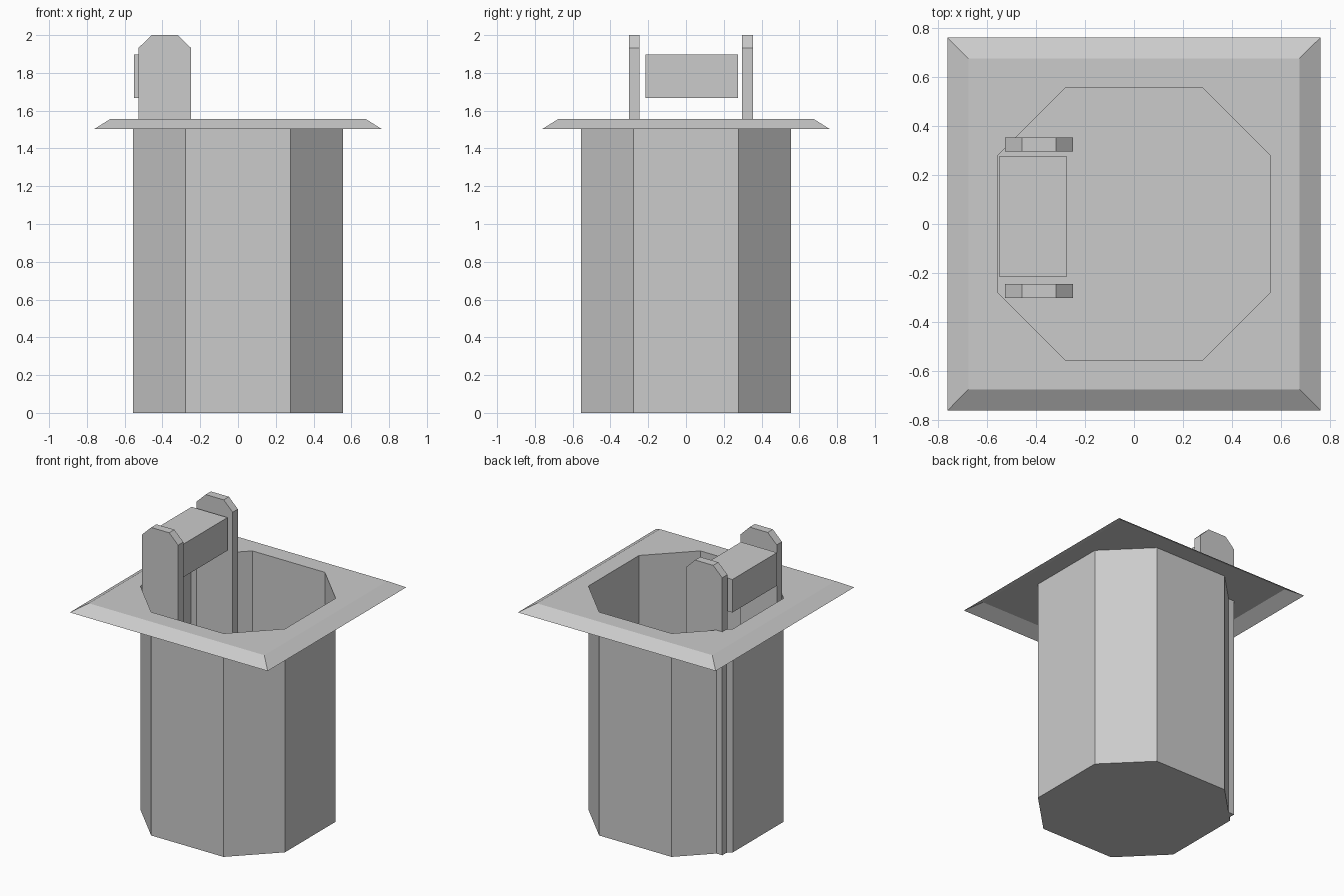
import bpy

if "Cube" in bpy.data.objects:
    bpy.data.objects.remove(bpy.data.objects["Cube"])


def make_object(name, verts, faces):
    mesh = bpy.data.meshes.new(name)
    mesh.from_pydata(verts, [], faces)
    mesh.update()
    obj = bpy.data.objects.new(name, mesh)
    bpy.context.collection.objects.link(obj)
    return obj


def prism(name, profile, y0, y1):
    """Extrude a counter-clockwise (x, z) profile along y."""
    n = len(profile)
    verts = [(x, y, z) for y in (y0, y1) for x, z in profile]
    faces = [tuple(range(n)), tuple(reversed(range(n, 2 * n)))]
    faces += [(i, i + n, (i + 1) % n + n, (i + 1) % n) for i in range(n)]
    return make_object(name, verts, faces)


def square(h, z):
    return [(h, h, z), (-h, h, z), (-h, -h, z), (h, -h, z)]


# Chamfered-square outline, counter-clockwise, two points per square corner
A, B = 0.557, 0.279
TOP = 1.556
octagon = [(A, B), (B, A), (-B, A), (-A, B), (-A, -B), (-B, -A), (B, -A), (A, -B)]

# Thin-walled octagonal tub, open at the top
verts = [(x, y, z) for z in (0, TOP) for x, y in octagon]
faces = [tuple(reversed(range(8)))]
faces += [(i, (i + 1) % 8, (i + 1) % 8 + 8, i + 8) for i in range(8)]
make_object("tub", verts, faces)

# Square flange: sloped skirt, flat top around the octagonal opening
verts = square(0.762, 1.502) + square(0.676, TOP)
verts += [(x, y, TOP) for x, y in octagon]
faces = []
for i in range(4):
    j = (i + 1) % 4
    faces.append((i, j, j + 4, i + 4))
    faces.append((i + 4, 9 + 2 * i, 8 + 2 * i))
    faces.append((i + 4, j + 4, 8 + 2 * j, 9 + 2 * i))
make_object("flange", verts, faces)

# Two tall posts with clipped top corners, running down to the floor
post = [(-0.527, 0), (-0.249, 0), (-0.249, 1.932), (-0.318, 2.0),
        (-0.457, 2.0), (-0.527, 1.932)]
for side, y in (("front", -0.303), ("back", 0.297)):
    prism(side + "_post", post, y, y + 0.057)

# Block held between the posts
block = [(-0.551, 1.667), (-0.274, 1.667), (-0.274, 1.897), (-0.551, 1.897)]
prism("cross_block", block, -0.214, 0.276)
